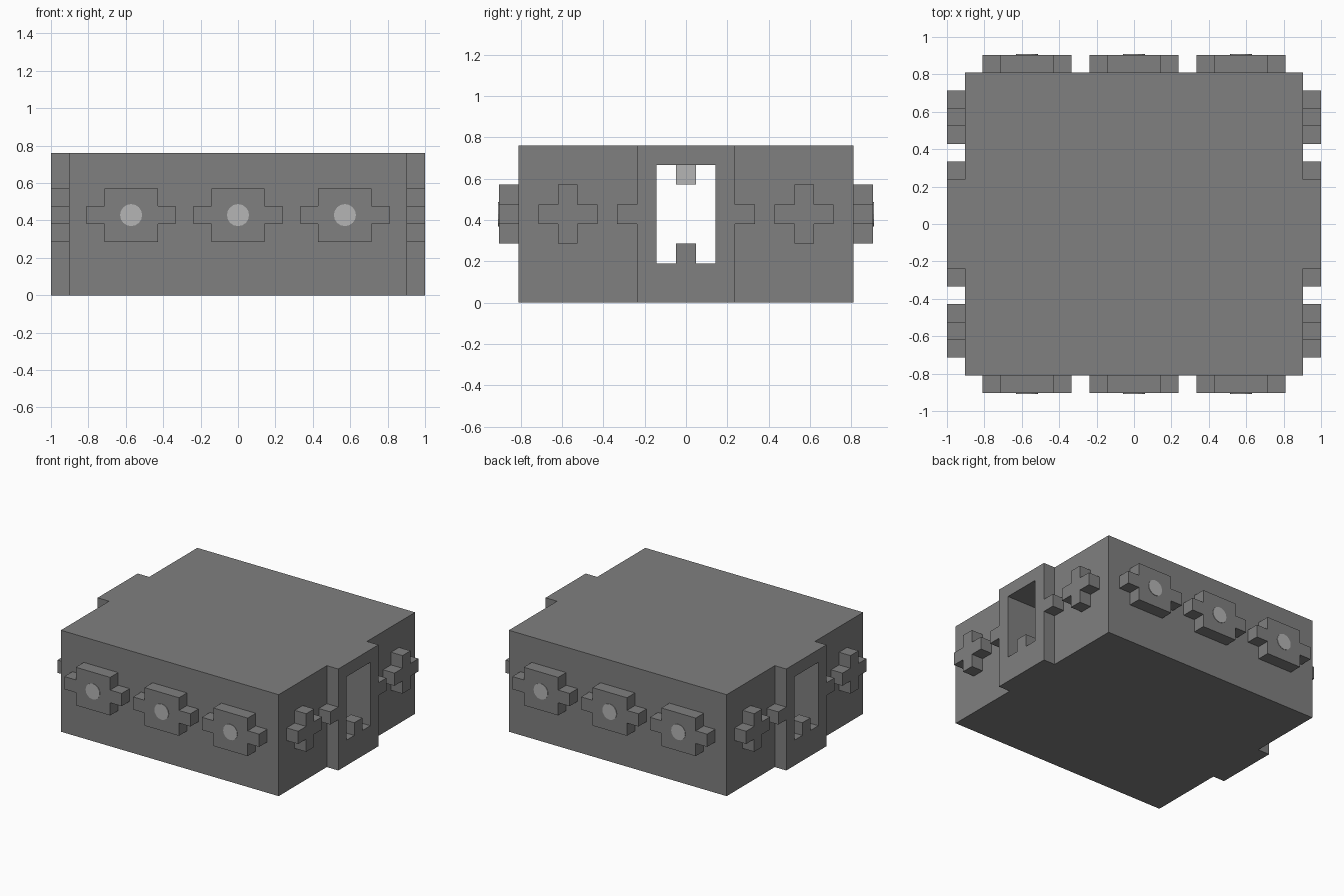
import bpy
import bmesh
from math import pi, cos, sin
from mathutils import Matrix, Vector

U = 2 / 21  # one grid module

old = bpy.data.objects.get("Cube")
if old:
    bpy.data.objects.remove(old, do_unlink=True)


def make_material(name, value):
    mat = bpy.data.materials.new(name)
    mat.use_nodes = True
    color = (value, value, value, 1)
    mat.diffuse_color = color
    mat.node_tree.nodes["Principled BSDF"].inputs["Base Color"].default_value = color
    return mat


GREY = make_material("mid grey", 0.215)
LIGHT = make_material("light grey", 0.46)


def prism(name, outline, depth, mat, matrix=Matrix()):
    """Extrude a flat outline (in modules) along its local z, then place it."""
    bm = bmesh.new()
    face = bm.faces.new([bm.verts.new((a, b, 0)) for a, b in outline])
    top = bmesh.ops.extrude_face_region(bm, geom=[face])["geom"]
    bmesh.ops.translate(bm, vec=(0, 0, depth),
                        verts=[v for v in top if isinstance(v, bmesh.types.BMVert)])
    bm.transform(Matrix.Scale(U, 4) @ matrix)
    bmesh.ops.recalc_face_normals(bm, faces=bm.faces)
    mesh = bpy.data.meshes.new(name)
    bm.to_mesh(mesh)
    bm.free()
    mesh.materials.append(mat)
    obj = bpy.data.objects.new(name, mesh)
    bpy.context.collection.objects.link(obj)
    return obj


def rect(x0, x1, y0, y1):
    return [(x0, y0), (x1, y0), (x1, y1), (x0, y1)]


def cross(w, h, arm):
    """Plus outline: w by h core with side arms one module tall."""
    quarter = [(w + arm, 0.5), (w, 0.5), (w, h)]
    if arm == 1 and w == 0.5:
        quarter = [(1.5, 0.5), (0.5, 0.5), (0.5, 1.5)]
    q2 = [(-x, y) for x, y in reversed(quarter)]
    return quarter + q2 + [(-x, -y) for x, y in quarter] + [(-x, -y) for x, y in q2]


def wall_matrix(angle, along, dist, z):
    """Local x runs along the wall, local y is up, local z points outward."""
    return (Matrix.Rotation(angle, 4, "Z") @ Matrix.Translation((along, -dist, z))
            @ Matrix.Rotation(pi / 2, 4, "X"))


# Main block with the projecting door frames on both ends
corner = [(10.5, -2.5), (10.5, 2.5), (9.5, 2.5), (9.5, 8.5)]
plan = [(9.5, -8.5)] + corner + [(-9.5, 8.5), (-9.5, 2.5), (-10.5, 2.5),
                                 (-10.5, -2.5), (-9.5, -2.5), (-9.5, -8.5)]
plan.append((9.5, -2.5))
plan = plan[:1] + [plan[-1]] + plan[1:-1]
body = prism("main_block", plan, 8, GREY)

# Passage cut through from end to end
cutter = prism("passage_cutter", rect(-1.5, 1.5, 2, 7), 24, GREY,
               wall_matrix(pi / 2, 0, -12, 0))
cutter.hide_render = True
cut = body.modifiers.new("passage", "BOOLEAN")
cut.operation = "DIFFERENCE"
cut.solver = "EXACT"
cut.object = cutter
bpy.context.view_layer.update()
result = bpy.data.meshes.new_from_object(
    body.evaluated_get(bpy.context.evaluated_depsgraph_get()))
body.modifiers.clear()
body.data = result
bpy.data.objects.remove(cutter, do_unlink=True)

# Lamp under the passage ceiling
prism("ceiling_lamp", rect(-0.5, 0.5, -0.5, 0.5), 1, LIGHT,
      Matrix.Translation((0, 0, 6)))

# Long walls: three wide crosses, each with a round light
disc = [(0.62 * cos(2 * pi * i / 16), 0.62 * sin(2 * pi * i / 16)) for i in range(16)]
for side, angle in (("front", 0), ("back", pi)):
    for i, along in enumerate((-6, 0, 6), 1):
        prism(f"{side}_wide_cross_{i}", cross(1.5, 1.5, 1), 1, GREY,
              wall_matrix(angle, along, 8.5, 4.5))
        prism(f"{side}_round_light_{i}", disc, 0.04, LIGHT,
              wall_matrix(angle, along, 9.5, 4.5))

# End walls: small crosses, door frame studs and doorway step
for side, angle in (("left", pi / 2), ("right", -pi / 2)):
    for i, s in enumerate((-1, 1), 1):
        prism(f"{side}_small_cross_{i}", cross(0.5, 1.5, 1), 1, GREY,
              wall_matrix(angle, 6 * s, 9.5, 4.5))
        prism(f"{side}_frame_stud_{i}", rect(-0.5, 0.5, -0.5, 0.5), 1, GREY,
              wall_matrix(angle, 3 * s, 9.5, 4.5))
    prism(f"{side}_doorway_step", rect(-0.5, 0.5, -0.5, 0.5), 1, GREY,
          wall_matrix(angle, 0, 9.5, 2.5))
